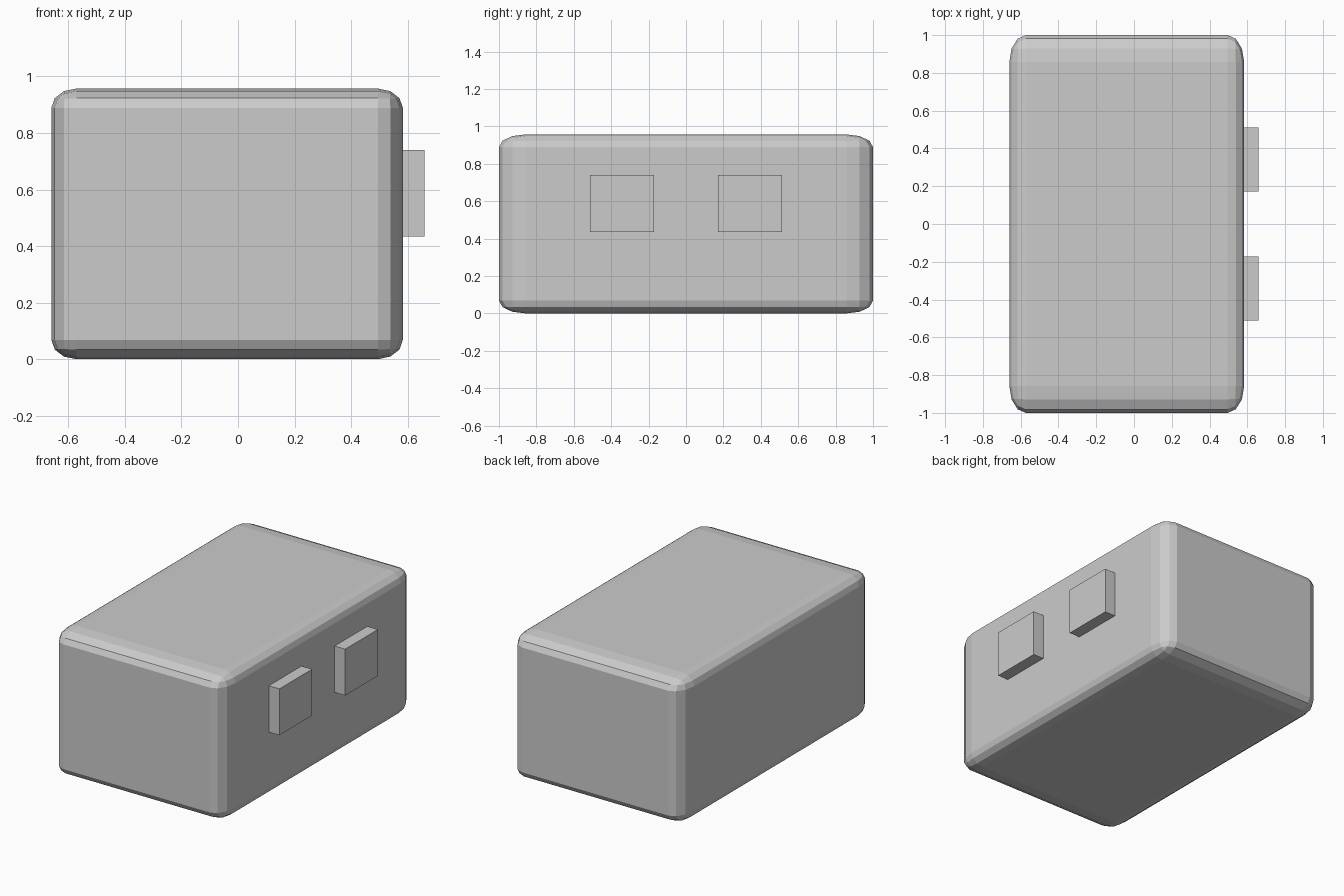
import bpy

if "Cube" in bpy.data.objects:
    bpy.data.objects.remove(bpy.data.objects["Cube"])


def box(name, lo, hi):
    """Unit cube placed between two corners; scale stays on the object."""
    bpy.ops.mesh.primitive_cube_add(
        size=1, location=[(a + b) / 2 for a, b in zip(lo, hi)])
    ob = bpy.context.object
    ob.name = name
    ob.scale = [b - a for a, b in zip(lo, hi)]
    return ob


# Rounded main body: bevel acts before the scale, so it stretches with the box
body = box("body", (-0.66, -1.0, 0.0), (0.583, 1.0, 0.957))
bevel = body.modifiers.new("rounded_edges", 'BEVEL')
bevel.width = 0.071
bevel.segments = 3
bevel.limit_method = 'NONE'

# Two square pads on the right side
for side, label in ((-1, "front"), (1, "back")):
    y0, y1 = sorted((side * 0.172, side * 0.512))
    box(label + "_side_pad", (0.55, y0, 0.434), (0.66, y1, 0.739))
